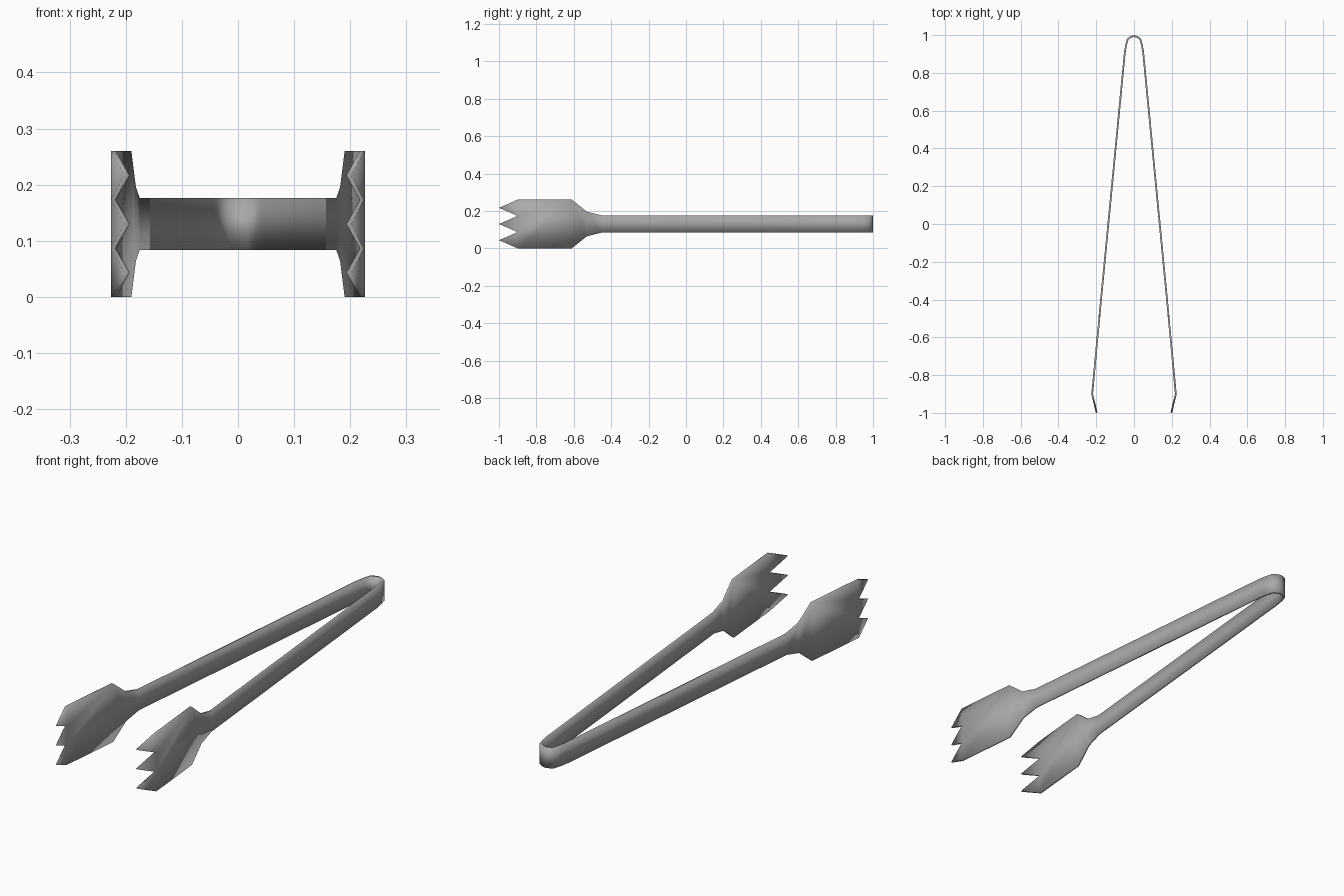
import bpy
import bmesh

cube = bpy.data.objects.get("Cube")
if cube:
    bpy.data.objects.remove(cube)

MID = 0.13      # height of the centre line
HANDLE = 0.046  # half width of the strip
BLADE = 0.13    # half width of the gripping end

steel = bpy.data.materials.new("brushed_steel")
steel.use_nodes = True
colour = (0.4, 0.4, 0.4, 1)
steel.diffuse_color = colour
steel.node_tree.nodes["Principled BSDF"].inputs["Base Color"].default_value = colour

# Left arm stations from the spring bend to the blade: x, y, half width
stations = [
    (0, 1, HANDLE), (0.02, 0.994, HANDLE), (0.037, 0.982, HANDLE),
    (0.046, 0.95, HANDLE), (0.053, 0.91, HANDLE), (0.184, -0.45, HANDLE),
    (0.191, -0.53, 0.066), (0.199, -0.61, BLADE),
]
bm = bmesh.new()
rows = [[bm.verts.new((x, y, MID + s * h)) for s in (-1, 1)] for x, y, h in stations]
for (a, b), (c, d) in zip(rows, rows[1:]):
    bm.faces.new((a, b, d, c))

# Blade with three pointed teeth bent inwards
roots = [bm.verts.new((0.226, -0.9, MID + BLADE * s / 3)) for s in (-3, -1, 1, 3)]
bm.faces.new([rows[-1][0], rows[-1][1]] + roots[::-1])
for low, high in zip(roots, roots[1:]):
    tip = bm.verts.new((0.202, -1, (low.co.z + high.co.z) / 2))
    bm.faces.new((low, high, tip))

# All outer faces point away from the centre
bmesh.ops.recalc_face_normals(bm, faces=bm.faces)
bm.normal_update()
if sum(f.normal.x for f in bm.faces) < 0:
    bmesh.ops.reverse_faces(bm, faces=bm.faces)

mesh = bpy.data.meshes.new("tongs")
bm.to_mesh(mesh)
bm.free()
mesh.materials.append(steel)
tongs = bpy.data.objects.new("tongs", mesh)
bpy.context.collection.objects.link(tongs)

# Mirror to the right arm, then give the sheet its thickness
mirror = tongs.modifiers.new("right_arm", 'MIRROR')
mirror.use_clip = True
solid = tongs.modifiers.new("sheet_thickness", 'SOLIDIFY')
solid.thickness = 0.009
solid.offset = -1
solid.use_even_offset = True

bpy.context.view_layer.objects.active = tongs
tongs.select_set(True)
bpy.ops.object.shade_smooth_by_angle(angle=0.6)
